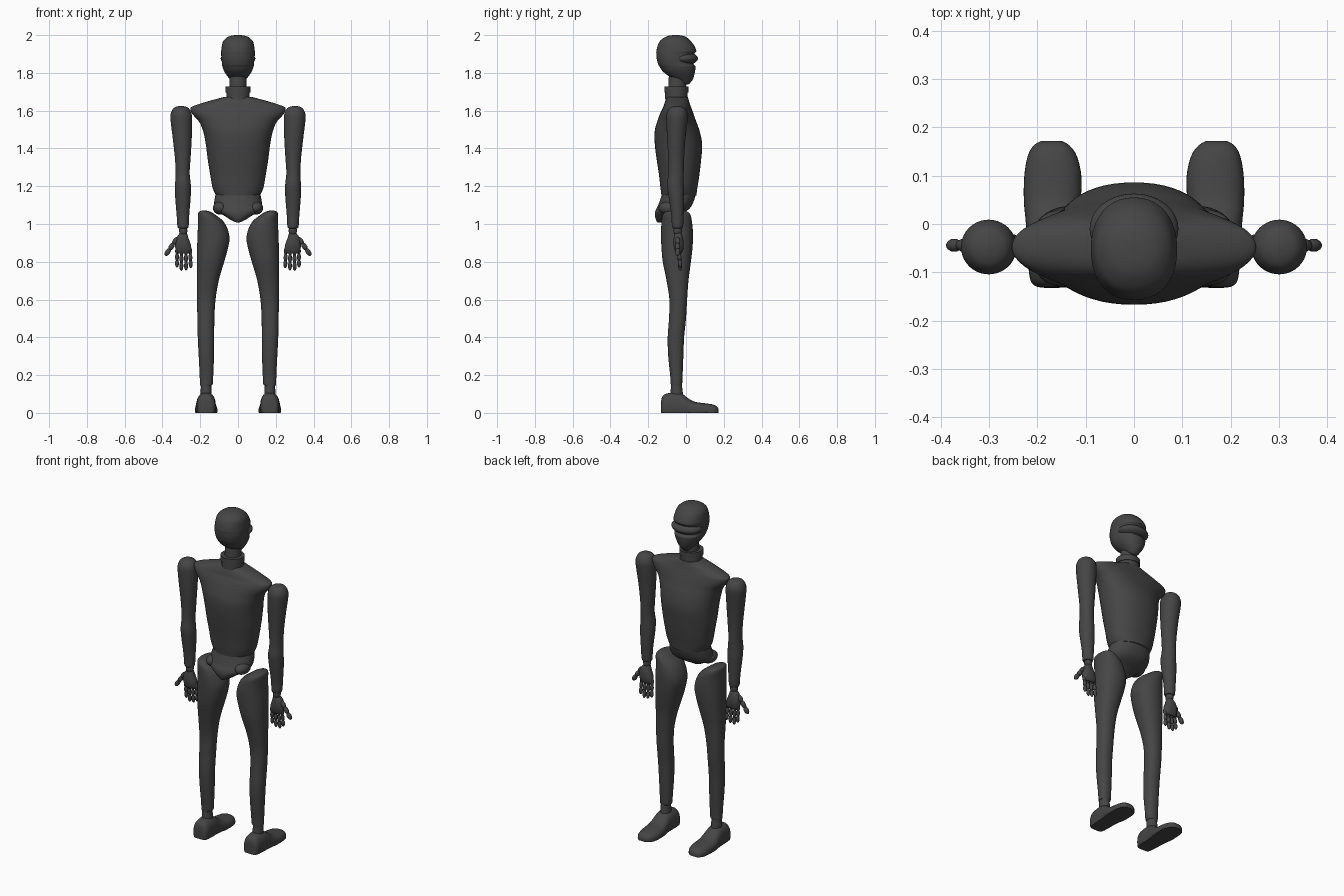
import bpy, bmesh, math
from mathutils import Vector

grey = bpy.data.materials.new("charcoal grey")
grey.diffuse_color = (0.06, 0.06, 0.06, 1)


def finish(name, bm, mirror=False, angle=40):
    """Turn a bmesh into a smooth named object, mirrored in x if asked."""
    bmesh.ops.recalc_face_normals(bm, faces=bm.faces)
    me = bpy.data.meshes.new(name)
    bm.to_mesh(me)
    bm.free()
    me.materials.append(grey)
    for p in me.polygons:
        p.use_smooth = True
    me.set_sharp_from_angle(angle=math.radians(angle))
    ob = bpy.data.objects.new(name, me)
    bpy.context.collection.objects.link(ob)
    if mirror:
        ob.modifiers.new("mirror", 'MIRROR').use_mirror_merge = False
    return ob


def spline(a, b, c, d, t):
    return 0.5 * (2*b + (c-a)*t + (2*a-5*b+4*c-d)*t*t + (3*b-a-3*c+d)*t**3)


def loft(name, rows, n=2.0, mirror=False, along_y=False, steps=4, sides=40):
    """Skin of rounded sections. Row: position, x min, x max, then y (or z) min, max."""
    bm = bmesh.new()
    secs = []
    for i in range(len(rows) - 1):
        q = [rows[max(i-1, 0)], rows[i], rows[i+1], rows[min(i+2, len(rows)-1)]]
        for s in range(steps):
            secs.append([spline(*v, s/steps) for v in zip(*q)])
    secs.append(rows[-1])
    rings = []
    for h, x0, x1, y0, y1 in secs:
        ring = []
        for k in range(sides):
            a = 2*math.pi*k/sides
            c, s = math.cos(a), math.sin(a)
            x = (x0+x1)/2 + (x1-x0)/2*math.copysign(abs(c)**(2/n), c)
            y = (y0+y1)/2 + (y1-y0)/2*math.copysign(abs(s)**(2/n), s)
            ring.append(bm.verts.new((x, h, max(y, 0)) if along_y else (x, y, h)))
        rings.append(ring)
    for r, t in zip(rings, rings[1:]):
        for k in range(sides):
            j = (k+1) % sides
            bm.faces.new((r[k], r[j], t[j], t[k]))
    bm.faces.new(rings[0])
    bm.faces.new(rings[-1])
    return finish(name, bm, mirror)


def ellipsoid(name, centre, radii, mirror=False):
    bm = bmesh.new()
    bmesh.ops.create_uvsphere(bm, u_segments=32, v_segments=20, radius=1)
    for v in bm.verts:
        v.co = Vector([c + r*p for c, r, p in zip(centre, radii, v.co)])
    return finish(name, bm, mirror)


def digit(name, start, end, r):
    """Jointed finger: overlapping stretched beads between two points."""
    bm = bmesh.new()
    a, b = Vector(start), Vector(end)
    rot = (b-a).to_track_quat('Z', 'Y')
    for i in range(3):
        mid = a.lerp(b, (i+0.5)/3)
        made = bmesh.ops.create_uvsphere(bm, u_segments=14, v_segments=10, radius=1)
        for v in made['verts']:
            p = Vector((v.co.x*r, v.co.y*r, v.co.z*(b-a).length*0.215))
            v.co = mid + rot @ p
    return finish(name, bm, True)


# Trunk: chest with sloping shoulders, waist
loft("chest", [
    (1.15, -.115, .115, -.13, .055), (1.19, -.134, .134, -.135, .06),
    (1.26, -.147, .147, -.143, .071), (1.34, -.16, .16, -.155, .08),
    (1.42, -.17, .17, -.165, .086), (1.49, -.184, .184, -.166, .073),
    (1.54, -.205, .205, -.153, .055), (1.58, -.24, .24, -.139, .041),
    (1.605, -.252, .252, -.128, .032), (1.62, -.245, .245, -.12, .026),
    (1.637, -.2, .2, -.115, .02), (1.655, -.14, .14, -.108, .015),
    (1.672, -.075, .075, -.1, .01)], n=2.2, sides=56)

# Pelvis and hip lobes
loft("pelvis", [
    (1.008, -.008, .008, -.15, -.11), (1.02, -.035, .035, -.158, -.08),
    (1.045, -.075, .075, -.165, -.04), (1.07, -.115, .115, -.162, .005),
    (1.1, -.127, .127, -.147, .032), (1.15, -.12, .12, -.13, .05),
    (1.18, -.11, .11, -.12, .05)], n=2.2)
ellipsoid("hip_lobe", (.095, -.09, 1.085), (.038, .055, .035), True)

# Neck
loft("collar", [(1.66, -.062, .062, -.11, .008), (1.695, -.062, .062, -.11, .008)])
loft("collar_ring", [(1.695, -.067, .067, -.114, .012), (1.728, -.067, .067, -.114, .012)])
loft("neck", [(1.71, -.046, .046, -.095, 0), (1.8, -.043, .043, -.09, 0)])

# Head with a recess for the visor
loft("head", [
    (1.738, -.012, .012, -.01, .01), (1.745, -.025, .025, -.025, .02),
    (1.765, -.042, .042, -.065, .036), (1.785, -.058, .058, -.095, .043),
    (1.81, -.074, .074, -.125, .048), (1.835, -.083, .083, -.141, .05),
    (1.845, -.084, .084, -.147, .04), (1.875, -.088, .088, -.155, .038),
    (1.904, -.089, .089, -.157, .045), (1.915, -.089, .089, -.157, .055),
    (1.945, -.085, .085, -.15, .043), (1.97, -.077, .077, -.137, .024),
    (1.99, -.055, .055, -.11, 0), (1.998, -.03, .03, -.085, -.025),
    (2.0, -.008, .008, -.063, -.047)], n=2.2)
ellipsoid("visor", (0, -.01, 1.876), (.092, .073, .036))

# Arm: upper arm with round shoulder, forearm, wrist
loft("arm", [
    (.978, .272, .308, -.065, -.025), (.985, .262, .32, -.074, -.016),
    (1.05, .258, .325, -.078, -.012), (1.15, .25, .333, -.093, -.01),
    (1.21, .25, .333, -.1, -.012), (1.27, .256, .33, -.094, -.012),
    (1.35, .251, .334, -.094, -.01), (1.45, .245, .345, -.1, -.003),
    (1.55, .243, .357, -.104, .008), (1.585, .246, .356, -.102, .007),
    (1.61, .258, .344, -.09, -.005), (1.621, .275, .327, -.072, -.022),
    (1.625, .296, .306, -.052, -.042)], mirror=True)
ellipsoid("wrist", (.29, -.044, .965), (.022, .022, .03), True)

# Hand: palm, four fingers, outward thumb
loft("palm", [
    (.845, .256, .32, -.052, -.024), (.86, .247, .329, -.06, -.016),
    (.89, .25, .333, -.066, -.012), (.925, .262, .327, -.065, -.016),
    (.95, .27, .31, -.06, -.025), (.962, .28, .3, -.05, -.035)], n=2.3, mirror=True)
for name, x0, x1, tip in (("index", .322, .323, .775), ("middle", .299, .3, .758),
                          ("ring", .276, .275, .76), ("little", .254, .25, .772)):
    digit(name + "_finger", (x0, -.04, .875), (x1, -.03, tip), .0105)
digit("thumb", (.322, -.044, .925), (.382, -.044, .837), .0135)

# Leg: slanted thigh, knee, calf
loft("leg", [
    (.145, .14, .2, -.08, -.022), (.155, .133, .202, -.081, -.02),
    (.2, .131, .203, -.084, -.018), (.3, .127, .208, -.094, -.014),
    (.4, .126, .213, -.097, -.01), (.5, .125, .215, -.09, 0),
    (.6, .119, .217, -.088, .006), (.7, .102, .218, -.103, .013),
    (.8, .073, .218, -.123, .026), (.86, .056, .217, -.129, .033),
    (.92, .045, .215, -.132, .037), (.97, .054, .213, -.132, .036),
    (1.015, .078, .212, -.129, .031), (1.045, .115, .212, -.124, .025),
    (1.063, .142, .208, -.11, .012), (1.071, .168, .192, -.075, -.02)],
    n=2.2, mirror=True)
loft("ankle", [(.07, .138, .2, -.085, -.012), (.15, .142, .196, -.079, -.022)], mirror=True)

# Foot: flat sole, high heel rising to the ankle, low broad toe
loft("foot", [
    (-.132, .155, .185, -.015, .05), (-.128, .132, .205, -.03, .08),
    (-.11, .121, .216, -.035, .1), (-.06, .118, .22, -.035, .108),
    (-.02, .118, .222, -.035, .1), (.015, .114, .225, -.03, .075),
    (.05, .11, .228, -.03, .058), (.1, .109, .227, -.03, .051),
    (.14, .118, .22, -.03, .045), (.162, .133, .208, -.02, .035),
    (.172, .15, .192, -.01, .02)], n=2.4, mirror=True, along_y=True)
